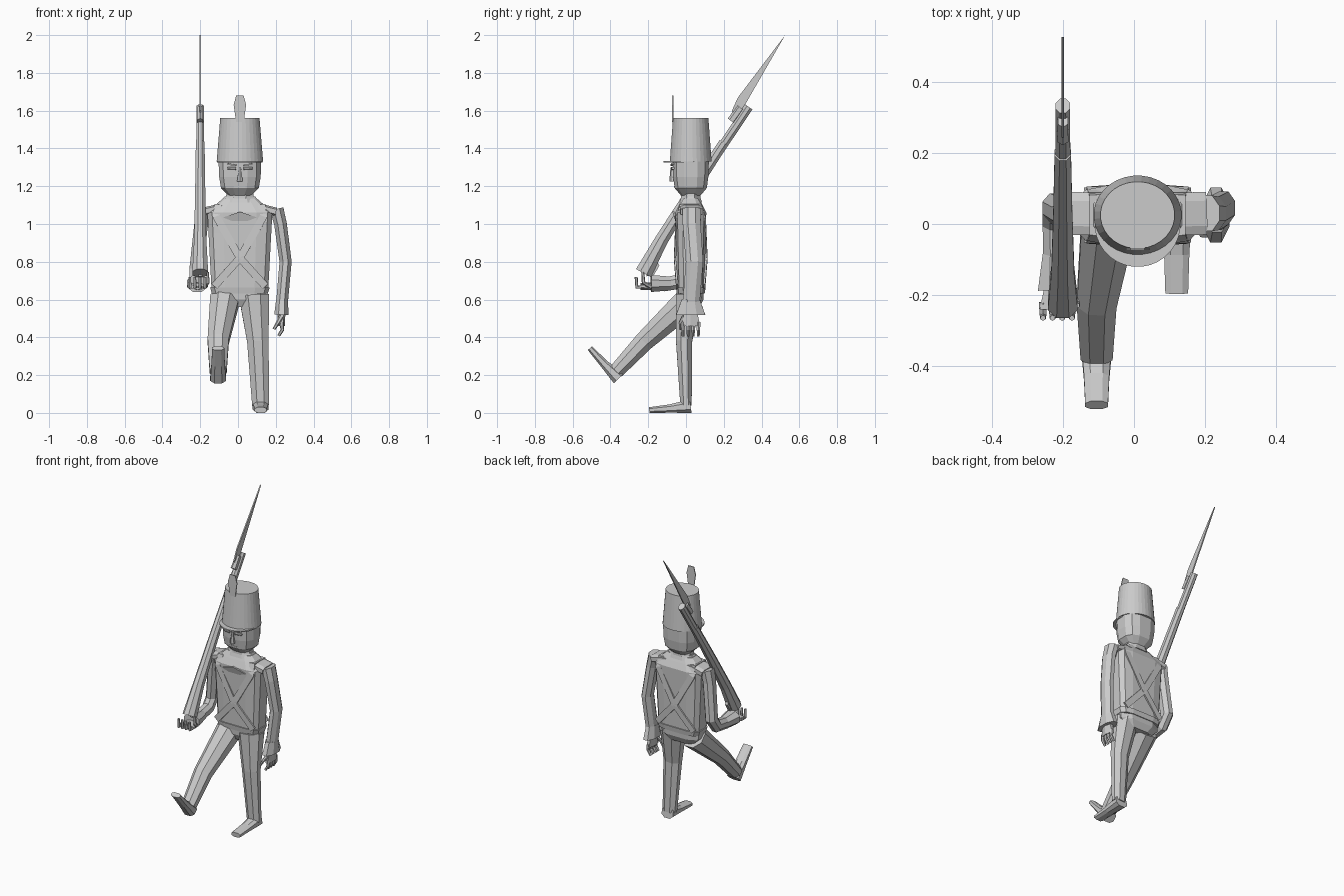
import bpy, bmesh
from math import cos, sin, pi, radians
from mathutils import Vector

if "Cube" in bpy.data.objects:
    bpy.data.objects.remove(bpy.data.objects["Cube"])

GREY = (.6, .6, .6, 1)
grey = bpy.data.materials.new("plain_grey")
grey.use_nodes = True
grey.diffuse_color = GREY
grey.node_tree.nodes["Principled BSDF"].inputs["Base Color"].default_value = GREY

RIGHTWARD = Vector((1, 0, 0))
BACKWARD = Vector((0, 1, 0))
UPWARD = Vector((0, 0, 1))
CENTRE_X, CENTRE_Y = .01, .025


def skin(name, rings):
    """Join rings of points into one closed surface."""
    bm = bmesh.new()
    loops = [[bm.verts.new(point) for point in ring] for ring in rings]
    for lower, upper in zip(loops, loops[1:]):
        for k in range(len(lower)):
            bm.faces.new((lower[k - 1], lower[k], upper[k], upper[k - 1]))
    bm.faces.new(loops[0])
    bm.faces.new(loops[-1])
    bmesh.ops.recalc_face_normals(bm, faces=bm.faces)
    mesh = bpy.data.meshes.new(name)
    bm.to_mesh(mesh)
    bm.free()
    mesh.materials.append(grey)
    bpy.context.collection.objects.link(bpy.data.objects.new(name, mesh))


def section(centre, across, deep, sides, power):
    """Polygon with half axes across and deep; a low power squares it off."""
    def squared(value):
        return abs(value) ** power * (1 if value > 0 else -1) / cos(pi / sides) ** power
    angles = [2 * pi * (k + .5) / sides for k in range(sides)]
    return [centre + across * squared(cos(a)) + deep * squared(sin(a)) for a in angles]


def column(name, levels, ratio, sides=8, power=1, y=CENTRE_Y):
    """Upright loft from pairs of height and half width."""
    skin(name, [section(Vector((CENTRE_X, y, height)), RIGHTWARD * width,
                        BACKWARD * width * ratio, sides, power)
                for height, width in levels])


def limb(name, joints, start, end, sides=8, power=1, facing=lambda p: RIGHTWARD):
    """Tapering loft along joints; start and end are half widths and depths."""
    joints = [Vector(joint) for joint in joints]
    last = len(joints) - 1
    rings = []
    for i, joint in enumerate(joints):
        along = (joints[min(i + 1, last)] - joints[max(i - 1, 0)]).normalized()
        side = facing(joint)
        side = (side - along * side.dot(along)).normalized()
        width, depth = Vector(start).lerp(Vector(end), (i / last) ** .6)
        rings.append(section(joint, side * width, along.cross(side) * depth, sides, power))
    skin(name, rings)


def plate(name, outline, thickness):
    """Flat outline given thickness by a vector."""
    points = [Vector(point) for point in outline]
    skin(name, [points, [point + thickness for point in points]])


def upright(point):
    return UPWARD


# Hat, visor and plume
column("hat", [(1.33, .123), (1.56, .104)], .9, sides=32)
column("visor", [(1.325, .12), (1.333, .12)], 1, sides=32, y=0)
half_plume = [(.02, 1.54), (.033, 1.63), (.02, 1.68)]
plume = half_plume + [(-x, z) for x, z in reversed(half_plume)]
plate("plume", [(CENTRE_X + x, -.073, z) for x, z in plume], BACKWARD * .006)

# Head and face
column("head", [(1.15, .06), (1.19, .1), (1.25, .11), (1.335, .113)], .85, sides=12, power=.75)
column("neck", [(1.1, .08), (1.17, .07)], .7)
for sign, side in ((1, "left"), (-1, "right")):
    inner, outer = CENTRE_X + sign * .02, CENTRE_X + sign * .065
    limb(side + "_eye", [(inner, -.073, 1.295), (outer, -.068, 1.295)],
         (.008, .008), (.006, .008), facing=upright)
    limb(side + "_eyebrow", [(inner, -.077, 1.31), (outer, -.07, 1.318)],
         (.004, .006), (.004, .006), sides=4, facing=upright)
limb("nose", [(CENTRE_X, -.07, 1.225), (CENTRE_X, -.073, 1.3)], (.015, .016), (.006, .008), sides=6)
limb("mouth", [(CENTRE_X + x, -.058, 1.198) for x in (-.03, .03)],
     (.004, .006), (.004, .006), sides=4, facing=upright)

# Jacket, collar, belt and hips
column("jacket", [(.59, .09), (.65, .15), (.95, .166), (1.06, .172), (1.1, .13), (1.135, .09)],
       .48, sides=12, power=.5)
column("collar", [(1.115, .1), (1.145, .082)], .6)
column("belt", [(.632, .148), (.665, .158)], .5, sides=12, power=.5)
column("hips", [(.56, .1), (.6, .143), (.655, .148)], .47, power=.7)
half_yoke = [(.2, .03, 1.065), (.12, .028, 1.085)]
limb("shoulder_yoke", half_yoke + [(CENTRE_X * 2 - x, y, z) for x, y, z in reversed(half_yoke)],
     (.022, .06), (.022, .06), power=.6, facing=upright)
plate("lapel_opening", [(-.08, -.062, 1.035), (CENTRE_X, -.072, 1.065), (.1, -.062, 1.035),
                        (CENTRE_X, -.052, 1)], BACKWARD * .01)


# Crossed straps, the same in front and behind, running over each shoulder
def off_body(point):
    return Vector((0, point.y - CENTRE_Y, max(0, point.z - 1.05)))


half_strap = [(-.135, .072, .67), (0, .084, .82), (.125, .075, 1.04), (.115, .055, 1.1)]
for sign, side in ((1, "left"), (-1, "right")):
    front, back = [[(CENTRE_X + sign * x, CENTRE_Y + face * depth, z) for x, depth, z in half_strap]
                   for face in (-1, 1)]
    limb(side + "_strap", front + back[::-1], (.005, .02), (.005, .02), sides=4, facing=off_body)


# Legs and feet
def foot(name, heel, pitch):
    ahead = Vector((0, -cos(pitch), sin(pitch)))
    above = Vector((0, sin(pitch), cos(pitch)))
    heel = Vector(heel)
    joints = [heel + ahead * reach + above * height
              for reach, height in ((0, .036), (.11, .023), (.22, .015))]
    limb(name, joints, (.042, .036), (.032, .015), power=.8)


limb("left_leg", [(.085, .015, .62), (.105, -.01, .38), (.12, 0, .04)], (.08, .068), (.045, .03))
limb("right_leg", [(-.07, .02, .6), (-.105, -.22, .38), (-.105, -.37, .22)], (.077, .075), (.045, .04))
foot("left_foot", (.12, .025, 0), 0)
foot("right_foot", (-.105, -.385, .16), radians(52))


# Arms, cuffs and hands
def hand(side, wrist, ahead, spread, curl, bend):
    wrist = Vector(wrist)
    limb(side + "_palm", [wrist, wrist + ahead * .07], (.035, .018), (.05, .016),
         sides=6, facing=lambda p: spread)
    for i in range(5):
        thumb = i == 4
        if thumb:
            base = wrist + ahead * .02 - spread * .035
            middle = base + ahead * .035 - spread * .02 + curl * .02
        else:
            base = wrist + ahead * .05 + spread * (i - 1.5) * .027
            middle = base + ahead * .04 - curl * .005
        tip = middle + ahead * .04 * (1 - bend) + curl * (.01 + .05 * bend)
        limb(f"{side}_thumb" if thumb else f"{side}_finger_{i}", [base, middle, tip],
             (.012, .012), (.007, .007), sides=6, facing=lambda p: spread)


limb("left_arm", [(.205, .03, 1.08), (.225, .03, 1), (.252, .045, .8), (.23, .025, .55)],
     (.036, .05), (.031, .045))
limb("left_cuff", [(.233, CENTRE_Y, .6), (.23, CENTRE_Y, .52)], (.031, .048), (.038, .077))
hand("left", (.23, CENTRE_Y, .53), -UPWARD, BACKWARD, -RIGHTWARD, .2)
limb("right_arm", [(-.18, .03, 1.08), (-.195, .03, 1), (-.222, .045, .76), (-.222, 0, .7), (-.22, -.12, .68)],
     (.038, .05), (.034, .037))
limb("right_cuff", [(-.22, -.08, .685), (-.215, -.185, .685)], (.036, .036), (.055, .045))
hand("right", (-.215, -.17, .67), -BACKWARD, -RIGHTWARD, UPWARD, .9)

# Musket with its trigger guard and bayonet
GUN_X = -.2


def in_gun_plane(outline, shift=0):
    return [(GUN_X + shift, y, z) for y, z in outline]


limb("musket_stock", in_gun_plane([(-.225, .74), (-.13, .915), (.02, 1.155), (.2, 1.43)]),
     (.042, .045), (.023, .026))
limb("musket_barrel", in_gun_plane([(.1, 1.275), (.332, 1.62)]), (.022, .024), (.02, .024))
limb("trigger_guard", in_gun_plane([(-.165, .81), (-.148, .78), (-.175, .735), (-.21, .73)]),
     (.01, .007), (.01, .007), sides=4)
limb("bayonet_socket", in_gun_plane([(.24, 1.545), (.29, 1.615)]), (.016, .02), (.014, .02), sides=6)
plate("bayonet", in_gun_plane([(.25, 1.575), (.243, 1.6), (.275, 1.67), (.525, 2), (.28, 1.575)], -.004),
      RIGHTWARD * .008)
